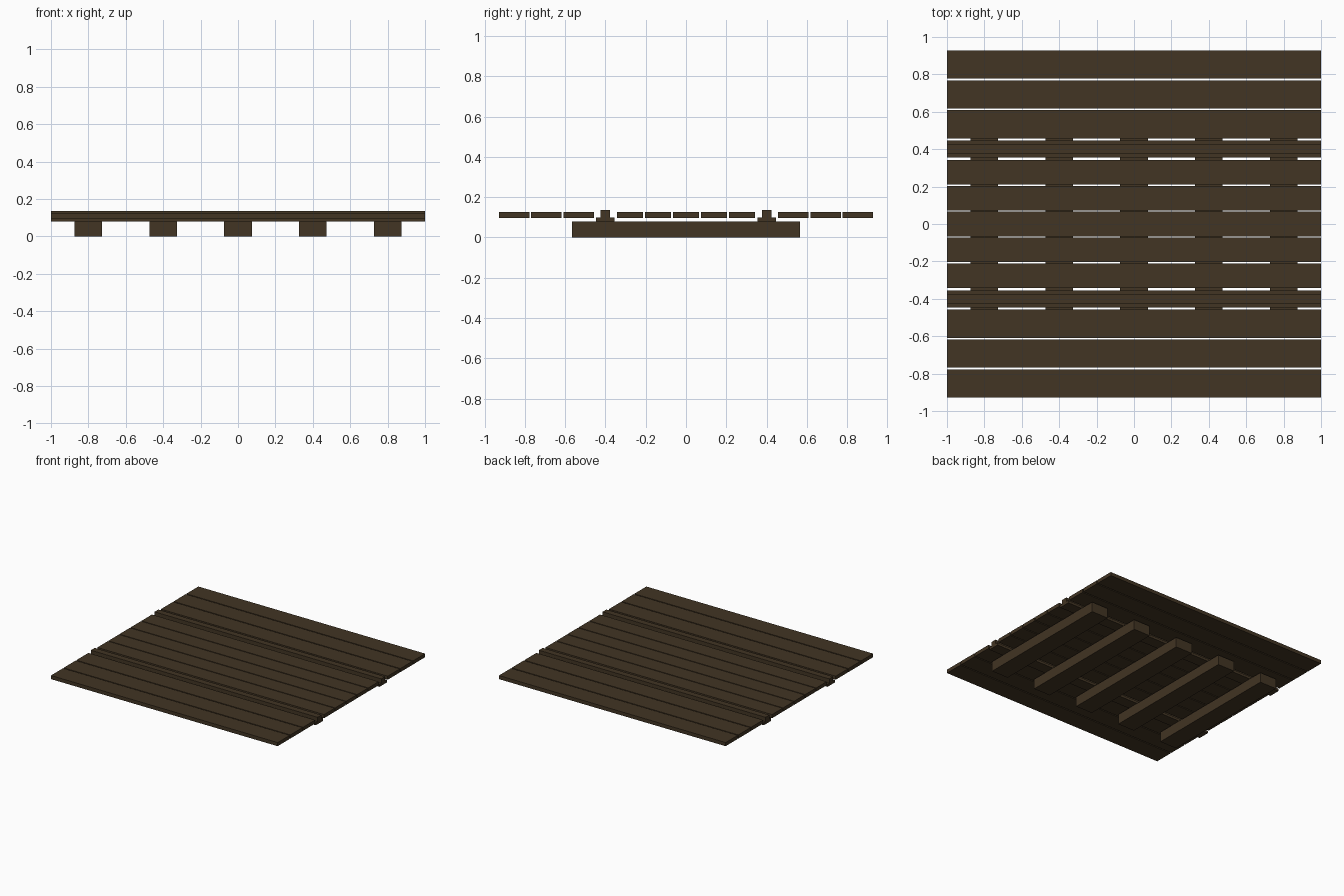
import bpy, bmesh

if "Cube" in bpy.data.objects:
    bpy.data.objects.remove(bpy.data.objects["Cube"])

wood = bpy.data.materials.new("dark brown")
wood.diffuse_color = (0.054, 0.035, 0.017, 1)
wood.use_nodes = True
wood.node_tree.nodes["Principled BSDF"].inputs["Base Color"].default_value = wood.diffuse_color

def finish(name, bm):
    bmesh.ops.recalc_face_normals(bm, faces=bm.faces)
    me = bpy.data.meshes.new(name)
    bm.to_mesh(me)
    bm.free()
    me.materials.append(wood)
    ob = bpy.data.objects.new(name, me)
    bpy.context.collection.objects.link(ob)

def box(name, x0, x1, y0, y1, z0, z1):
    bm = bmesh.new()
    bmesh.ops.create_cube(bm, size=1)
    for v in bm.verts:
        v.co.x = x1 if v.co.x > 0 else x0
        v.co.y = y1 if v.co.y > 0 else y0
        v.co.z = z1 if v.co.z > 0 else z0
    finish(name, bm)

# cross ties
for i in range(5):
    x = -0.8 + 0.4 * i
    box(f"sleeper_{i}", x - 0.074, x + 0.074, -0.567, 0.567, 0, 0.08)

# rails: wide foot with a narrower head, extruded along x
half = [(0.046, 0.08), (0.046, 0.1), (0.024, 0.1), (0.024, 0.135)]
profile = half + [(-y, z) for y, z in reversed(half)]
for side in (-1, 1):
    bm = bmesh.new()
    f = bm.faces.new([bm.verts.new((-1, side * 0.401 + y, z)) for y, z in profile])
    r = bmesh.ops.extrude_face_region(bm, geom=[f], use_keep_orig=True)
    for v in r["geom"]:
        if isinstance(v, bmesh.types.BMVert):
            v.co.x = 1
    finish(f"rail_{side}", bm)

# deck planks between the rails
for i in range(-2, 3):
    y = 0.139 * i
    box(f"inner_plank_{i}", -1, 1, y - 0.0655, y + 0.0655, 0.097, 0.126)

# deck planks outside the rails
for side in (-1, 1):
    for i in range(3):
        y = side * (0.533 + 0.16 * i)
        box(f"outer_plank_{side}_{i}", -1, 1, y - 0.0755, y + 0.0755, 0.097, 0.126)
